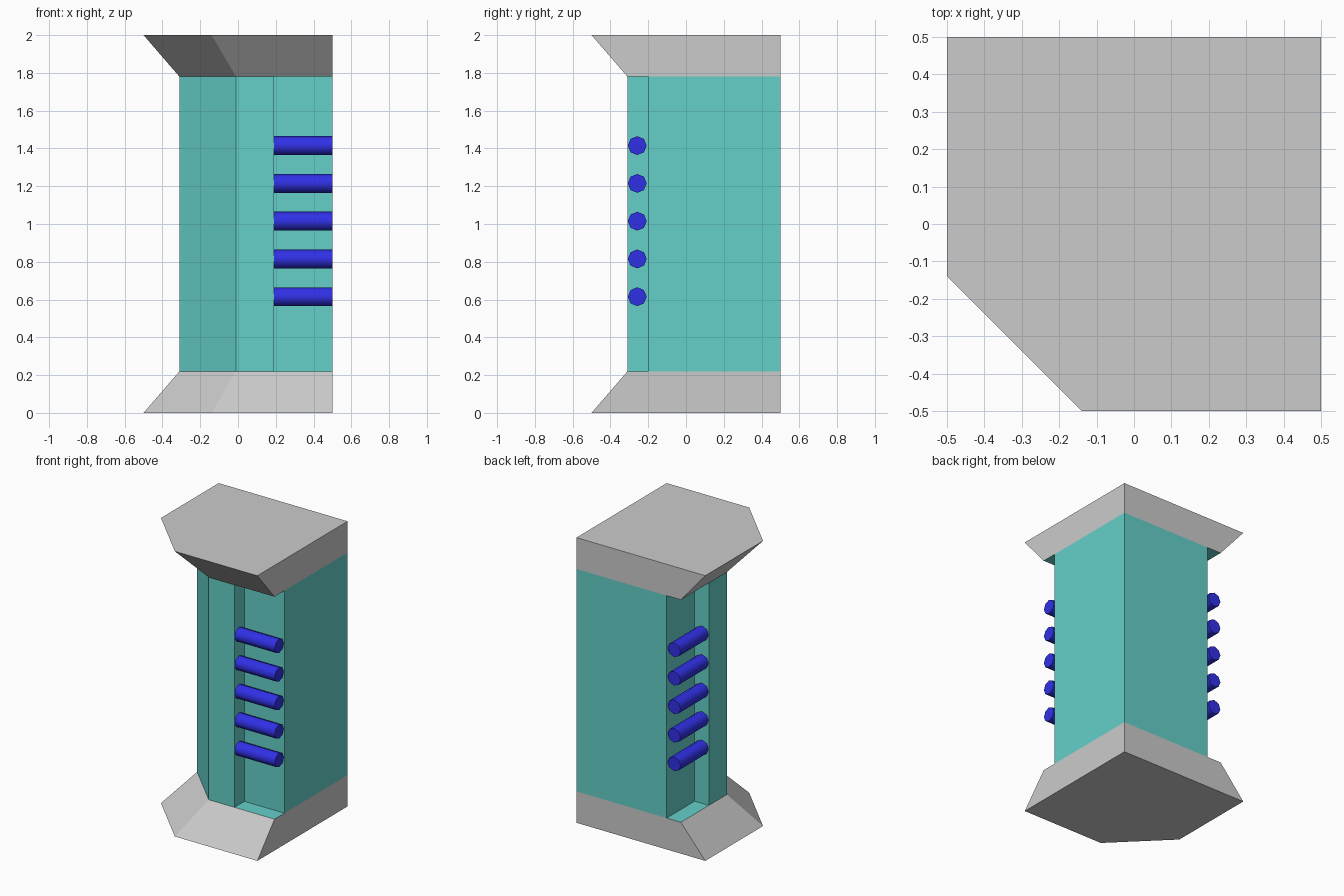
import bpy
from math import radians

if "Cube" in bpy.data.objects:
    bpy.data.objects.remove(bpy.data.objects["Cube"])

LOW, HIGH, TOP = 0.22, 1.78, 2.0


def material(name, color):
    m = bpy.data.materials.new(name)
    m.diffuse_color = color
    m.use_nodes = True
    m.node_tree.nodes["Principled BSDF"].inputs["Base Color"].default_value = m.diffuse_color
    return m


teal = material("teal", (0.13, 0.63, 0.59, 1))
blue = material("blue", (0.03, 0.03, 0.8, 1))


def add_mesh(name, verts, faces, mat=None):
    mesh = bpy.data.meshes.new(name)
    mesh.from_pydata(verts, [], faces)
    if mat:
        mesh.materials.append(mat)
    obj = bpy.data.objects.new(name, mesh)
    bpy.context.collection.objects.link(obj)
    return obj


def loft(lower, z0, upper, z1):
    """Walls between two counter-clockwise outlines."""
    n = len(lower)
    verts = [(x, y, z0) for x, y in lower] + [(x, y, z1) for x, y in upper]
    faces = [(i, (i + 1) % n, (i + 1) % n + n, i + n) for i in range(n)]
    return verts, faces


# Flared caps, flush at the back and right, chamfered at the front left corner
wide = [(0.5, 0.5), (-0.5, 0.5), (-0.5, -0.14), (-0.14, -0.5), (0.5, -0.5)]
narrow = [(0.5, 0.5), (-0.31, 0.5), (-0.31, -0.01), (-0.01, -0.31), (0.5, -0.31)]

verts, faces = loft(wide, 0, narrow, LOW)
add_mesh("base_cap", verts, faces + [(4, 3, 2, 1, 0)])
verts, faces = loft(narrow, HIGH, wide, TOP)
add_mesh("top_cap", verts, faces + [(5, 6, 7, 8, 9)])

# Column with a recess on the front and on the left
outline = [(0.5, 0.5), (-0.2, 0.5), (-0.2, 0.19), (-0.31, 0.19), (-0.31, -0.01),
           (-0.01, -0.31), (0.19, -0.31), (0.19, -0.2), (0.5, -0.2)]
verts, faces = loft(outline, LOW, outline, HIGH)
# Recess floors and ceilings
for corners in ([(-0.31, 0.19), (-0.2, 0.19), (-0.2, 0.5), (-0.31, 0.5)],
                [(0.19, -0.31), (0.5, -0.31), (0.5, -0.2), (0.19, -0.2)]):
    for z, order in ((LOW, corners), (HIGH, corners[::-1])):
        start = len(verts)
        verts += [(x, y, z) for x, y in order]
        faces.append(tuple(range(start, start + 4)))
add_mesh("column", verts, faces, teal)

# Octagonal rungs in both recesses
for i in range(5):
    z = 0.615 + 0.2 * i
    for side, loc, rot in (("front", (0.345, -0.258, z), (0, radians(90), 0)),
                           ("left", (-0.258, 0.345, z), (radians(90), 0, 0))):
        bpy.ops.mesh.primitive_cylinder_add(vertices=8, radius=0.05, depth=0.31,
                                            location=loc, rotation=rot)
        rung = bpy.context.object
        rung.name = f"{side}_rung_{i + 1}"
        rung.data.materials.append(blue)
        bpy.ops.object.shade_smooth_by_angle(angle=radians(60))
